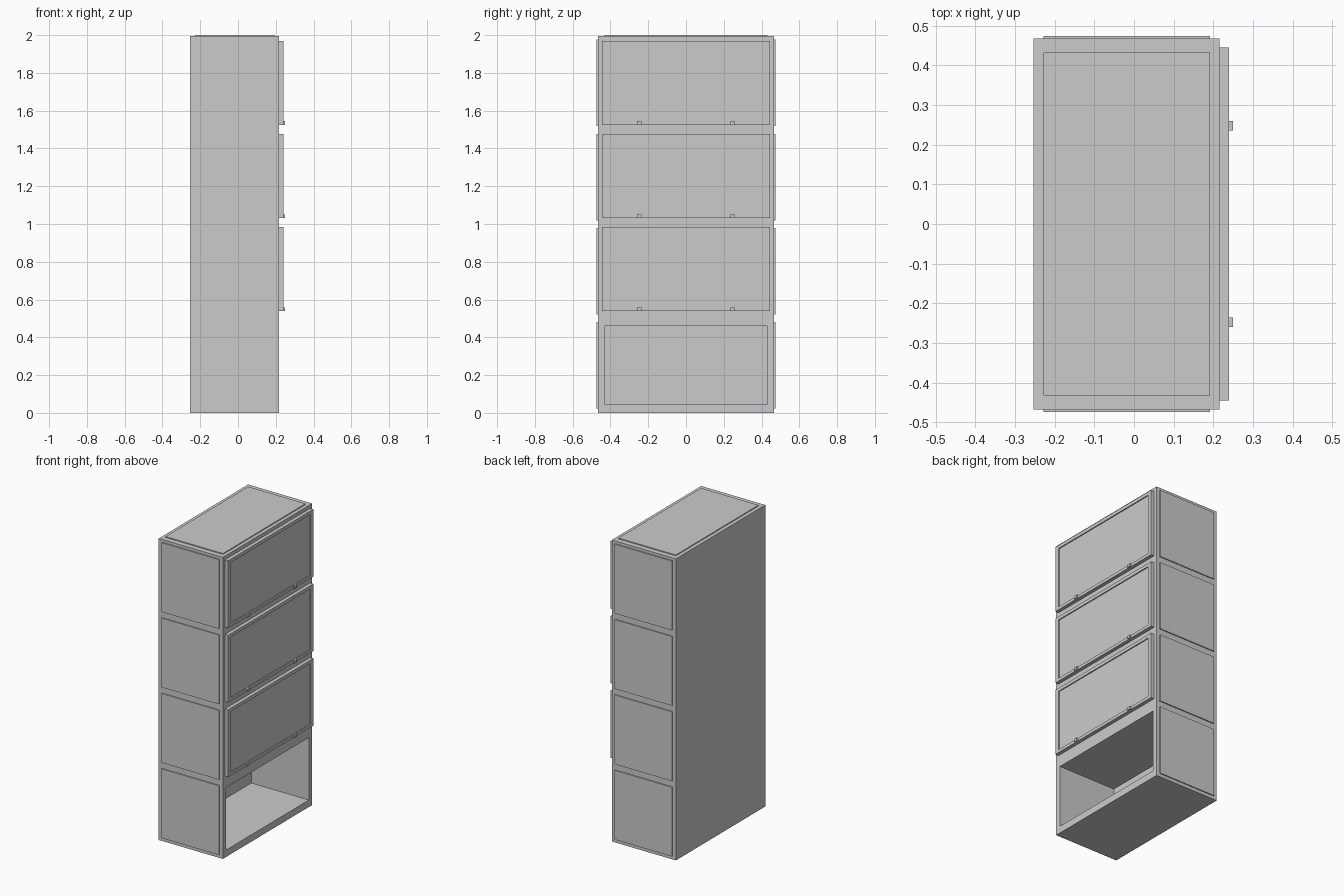
import bpy, bmesh
from mathutils import Vector

if "Cube" in bpy.data.objects:
    bpy.data.objects.remove(bpy.data.objects["Cube"])


def box(name, x, y, z, recess=None):
    """Box from (min, max) ranges; recess = (y range, z range, floor x) sunk into the +x face."""
    bm = bmesh.new()
    bmesh.ops.create_cube(bm, size=1)
    for v in bm.verts:
        v.co = Vector([r[1] if c > 0 else r[0] for c, r in zip(v.co, (x, y, z))])
    if recess:
        ry, rz, floor = recess
        bm.normal_update()
        face = max(bm.faces, key=lambda f: f.normal.x)
        mid = face.calc_center_median()
        # rim face ring, then the pocket walls
        for depth in (x[1], floor):
            bmesh.ops.inset_region(bm, faces=[face], thickness=0.005)
            for v in face.verts:
                v.co = Vector((depth,
                               ry[1] if v.co.y > mid.y else ry[0],
                               rz[1] if v.co.z > mid.z else rz[0]))
            mid = face.calc_center_median()
    bmesh.ops.recalc_face_normals(bm, faces=bm.faces)
    me = bpy.data.meshes.new(name)
    bm.to_mesh(me)
    bm.free()
    ob = bpy.data.objects.new(name, me)
    bpy.context.collection.objects.link(ob)
    return ob


BACK, FRONT, HALF, TOP = -0.253, 0.216, 0.467, 1.994
PANEL_X = (-0.228, 0.192)

# Cabinet body with the open bottom compartment
box("cabinet_body", (BACK, FRONT), (-HALF, HALF), (0, TOP),
    recess=((-0.432, 0.432), (0.046, 0.459), -0.205))

# Raised panel on top
box("top_panel", PANEL_X, (-0.432, 0.432), (TOP - 0.004, 2.0))

# Four raised panels on each side
for i in range(4):
    z0 = 0.022 + i * 0.4985
    for side, s in (("left", -1), ("right", 1)):
        y = sorted((s * (HALF - 0.004), s * 0.474))
        box(f"{side}_side_panel_{i + 1}", PANEL_X, y, (z0, z0 + 0.458))

# Three doors with recessed centres and two small pulls each
for i in range(3):
    z0 = 0.539 + i * 0.493
    z1 = z0 + 0.445
    box(f"door_{i + 1}", (FRONT, 0.24), (-0.445, 0.445), (z0, z1),
        recess=((-0.417, 0.417), (z0 + 0.02, z1 - 0.022), 0.233))
    for side, s in (("left", -1), ("right", 1)):
        yc = s * 0.247
        box(f"door_{i + 1}_{side}_pull", (0.239, 0.25), (yc - 0.012, yc + 0.012),
            (z0, z0 + 0.019))
